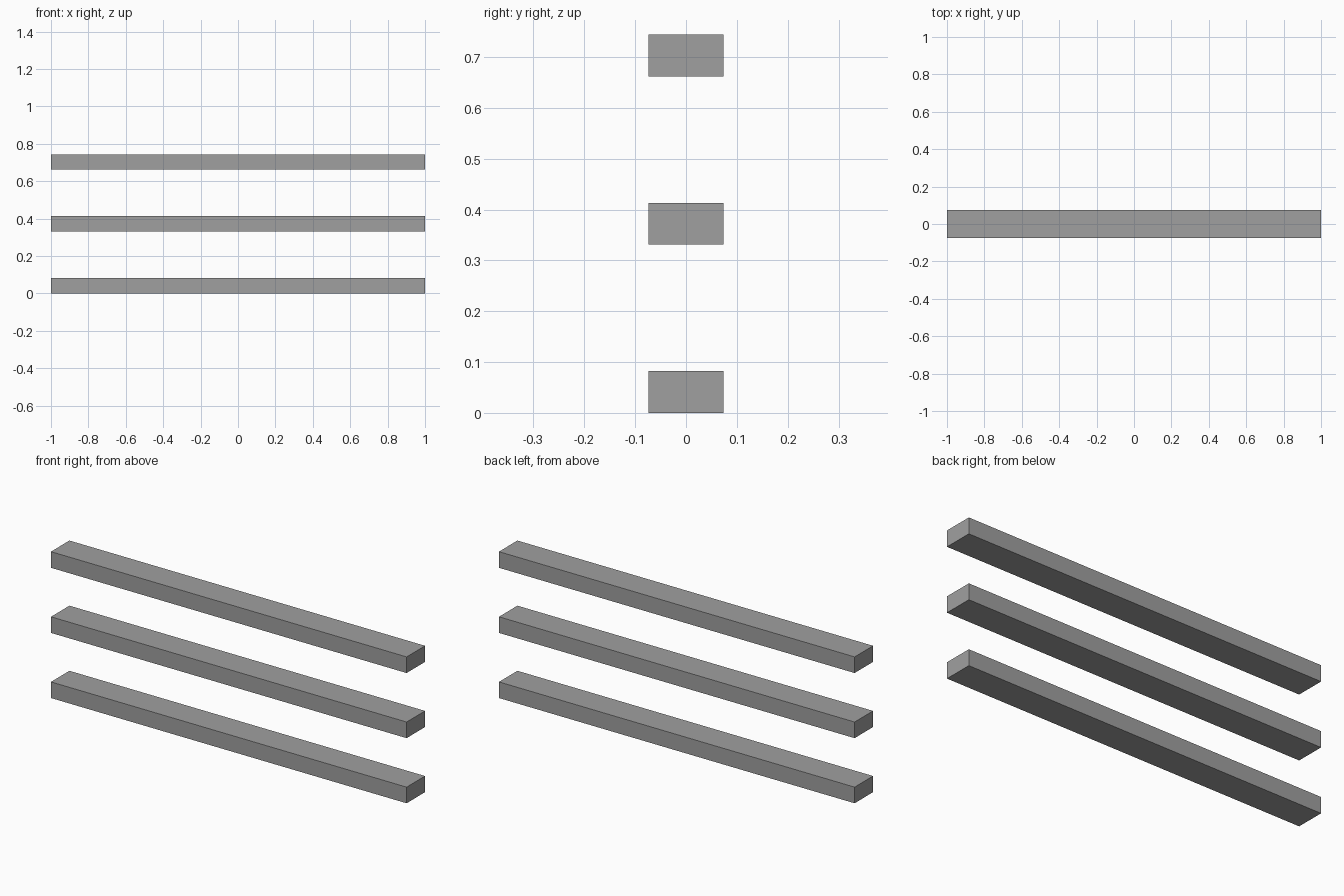
import bpy

if "Cube" in bpy.data.objects:
    bpy.data.objects.remove(bpy.data.objects["Cube"])

LENGTH, DEPTH, HEIGHT, SPACING = 2.0, 0.148, 0.082, 0.331

grey = bpy.data.materials.new("plain grey")
grey.diffuse_color = (0.35, 0.35, 0.35, 1)
grey.use_nodes = True
grey.node_tree.nodes["Principled BSDF"].inputs["Base Color"].default_value = grey.diffuse_color

# Three identical rails stacked with gaps
for i, name in enumerate(("lower_rail", "middle_rail", "upper_rail")):
    bpy.ops.mesh.primitive_cube_add(size=1, location=(0, 0, HEIGHT / 2 + i * SPACING))
    rail = bpy.context.object
    rail.name = name
    rail.scale = (LENGTH, DEPTH, HEIGHT)
    bpy.ops.object.transform_apply(location=False, rotation=False, scale=True)
    rail.data.materials.append(grey)
